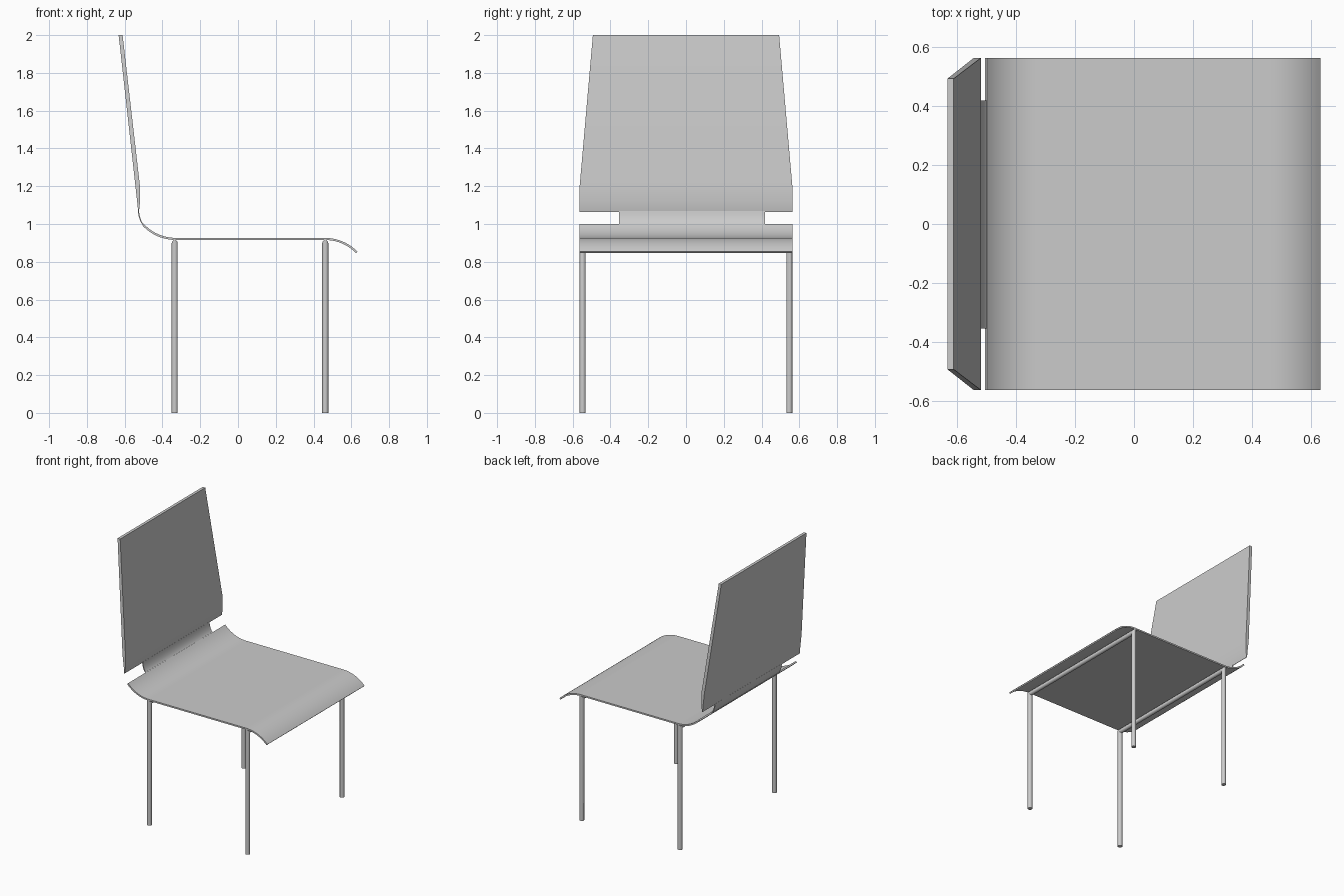
import bpy, bmesh
from math import sin, cos, pi, radians, hypot

cube = bpy.data.objects.get("Cube")
if cube:
    bpy.data.objects.remove(cube, do_unlink=True)

grey = bpy.data.materials.new("plain grey")
grey.use_nodes = True
grey.diffuse_color = (0.6, 0.6, 0.6, 1)
grey.node_tree.nodes["Principled BSDF"].inputs["Base Color"].default_value = (0.6, 0.6, 0.6, 1)


def loft(name, rings):
    """Skin a list of equal-length closed rings and cap both ends."""
    bm = bmesh.new()
    loops = [[bm.verts.new(p) for p in ring] for ring in rings]
    n = len(loops[0])
    for a, b in zip(loops, loops[1:]):
        for i in range(n):
            j = (i + 1) % n
            bm.faces.new((a[i], a[j], b[j], b[i]))
    bm.faces.new(loops[0])
    bm.faces.new(loops[-1])
    bmesh.ops.recalc_face_normals(bm, faces=bm.faces)
    mesh = bpy.data.meshes.new(name)
    bm.to_mesh(mesh)
    bm.free()
    mesh.materials.append(grey)
    obj = bpy.data.objects.new(name, mesh)
    bpy.context.collection.objects.link(obj)
    bpy.ops.object.select_all(action='DESELECT')
    obj.select_set(True)
    bpy.context.view_layer.objects.active = obj
    bpy.ops.object.shade_smooth_by_angle(angle=radians(30))
    return obj


def bent_sheet(name, path, thickness, y0, y1):
    """Sheet of even thickness following an (x, z) path."""
    rings = []
    for i, (x, z) in enumerate(path):
        xa, za = path[max(i - 1, 0)]
        xb, zb = path[min(i + 1, len(path) - 1)]
        length = hypot(xb - xa, zb - za)
        ox = -(zb - za) / length * thickness / 2
        oz = (xb - xa) / length * thickness / 2
        rings.append([(x + ox, y0, z + oz), (x + ox, y1, z + oz),
                      (x - ox, y1, z - oz), (x - ox, y0, z - oz)])
    return loft(name, rings)


# Seat: upturned rear, flat middle, drooping front lip
SEAT_Z, R, STEPS = 0.921, 0.235, 12
WIDTH = 0.563
rear = [(-0.33 - R * sin(a), SEAT_Z + R * (1 - cos(a)))
        for a in (radians(47) * (1 - i / STEPS) for i in range(STEPS + 1))]
lip = [(0.46 + R * sin(a), SEAT_Z - R * (1 - cos(a)))
       for a in (radians(46) * i / STEPS for i in range(STEPS + 1))]
bent_sheet("seat", rear + lip, 0.011, -WIDTH, WIDTH)

# Connector: narrow curved strip between seat and backrest
p0, p1, p2 = (-0.502, 0.997), (-0.522, 1.02), (-0.527, 1.068)
strip = []
for i in range(9):
    t = i / 8
    strip.append(tuple((1 - t) ** 2 * a + 2 * t * (1 - t) * b + t * t * c
                       for a, b, c in zip(p0, p1, p2)))
bent_sheet("back_connector", strip, 0.006, -0.355, 0.418)

# Backrest: tapered panel as (z, front x, back x, half width)
sections = [(1.063, -0.526, -0.529, WIDTH), (1.09, -0.521, -0.531, WIDTH),
            (1.12, -0.519, -0.534, WIDTH), (1.155, -0.518, -0.538, WIDTH),
            (1.2, -0.519, -0.543, WIDTH), (2.0, -0.611, -0.632, 0.493)]
loft("backrest", [[(f, -w, z), (f, w, z), (b, w, z), (b, -w, z)]
                  for z, f, b, w in sections])

# Leg frames: two legs and a crossbar, mitred at the corners
TUBE, LEG_Y, BAR_Z = 0.016, 0.547, 0.899
angles = [2 * pi * i / 20 for i in range(20)]
for name, x in (("rear_leg_frame", -0.335), ("front_leg_frame", 0.462)):
    rings = []
    for side, top in ((-1, False), (-1, True), (1, True), (1, False)):
        rings.append([(x + TUBE * cos(a), side * (LEG_Y + TUBE * sin(a)),
                       BAR_Z + TUBE * sin(a) if top else 0) for a in angles])
    loft(name, rings)
